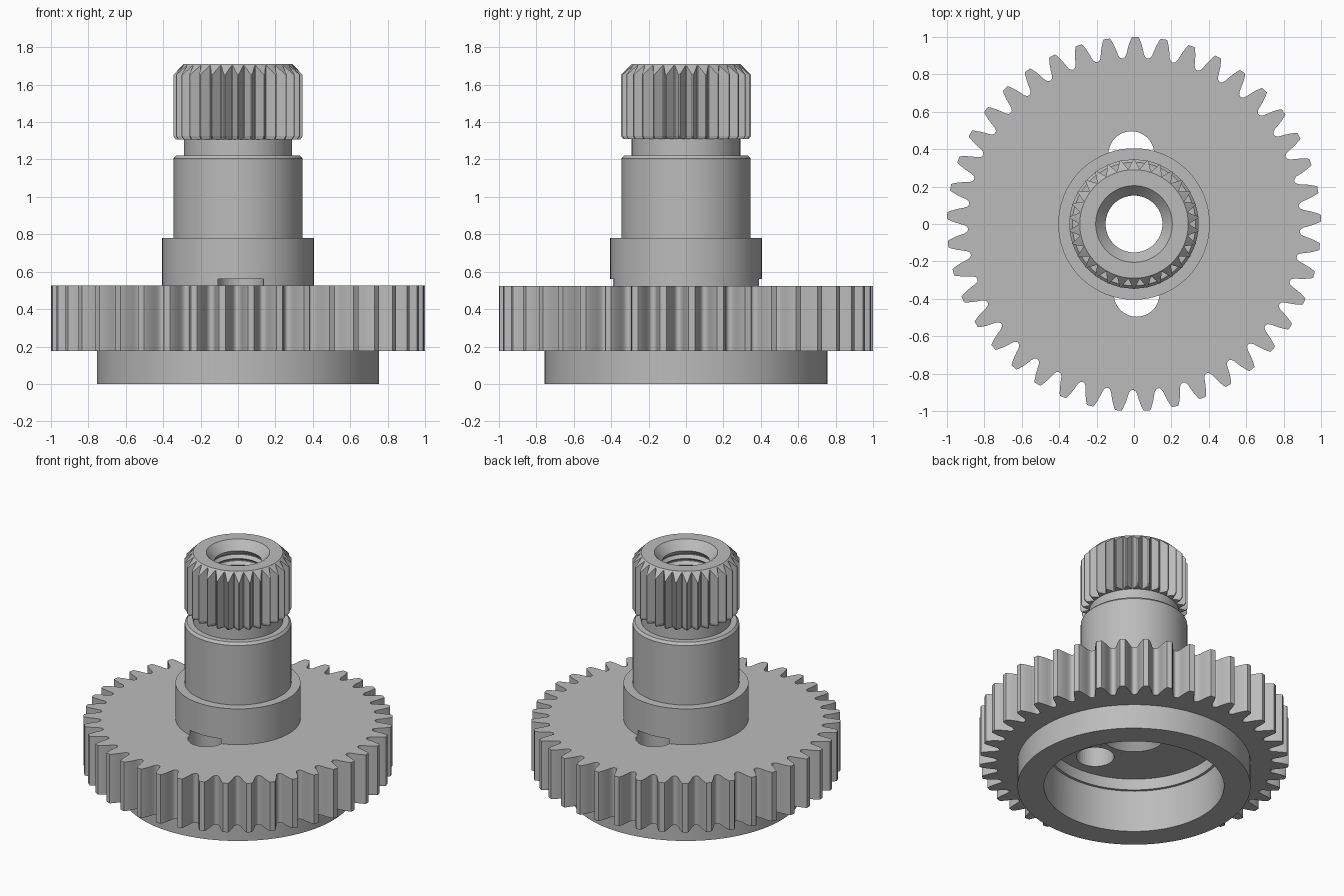
import bpy, bmesh, math

old = bpy.data.objects.get("Cube")
if old:
    bpy.data.objects.remove(old, do_unlink=True)

GREY = (0.5, 0.5, 0.5, 1)
metal = bpy.data.materials.new("grey metal")
metal.use_nodes = True
metal.diffuse_color = GREY
metal.node_tree.nodes["Principled BSDF"].inputs["Base Color"].default_value = GREY


def loft(name, loops):
    """Skin a ring of closed loops into a watertight solid of revolution type."""
    bm = bmesh.new()
    rings = [[bm.verts.new(p) for p in loop] for loop in loops]
    n = len(rings[0])
    for i, a in enumerate(rings):
        b = rings[(i + 1) % len(rings)]
        for j in range(n):
            k = (j + 1) % n
            bm.faces.new((a[j], a[k], b[k], b[j]))
    bmesh.ops.recalc_face_normals(bm, faces=bm.faces)
    mesh = bpy.data.meshes.new(name)
    bm.to_mesh(mesh)
    bm.free()
    obj = bpy.data.objects.new(name, mesh)
    bpy.context.collection.objects.link(obj)
    mesh.materials.append(metal)
    return obj


def polar(a, r, z):
    return (r * math.cos(a), r * math.sin(a), z)


def circle(angles, r, z):
    return [polar(a, r, z) for a in angles]


def toothed(count, half, phase):
    """Repeat half a tooth (fraction of half pitch, radius) around the axis."""
    shape = [(-f, r) for f, r in reversed(half)] + half
    step = 2 * math.pi / count
    return [(phase + step * (i + f / 2), r) for i in range(count) for f, r in shape]


def smooth(obj, degrees=30):
    bpy.ops.object.select_all(action="DESELECT")
    obj.select_set(True)
    bpy.context.view_layer.objects.active = obj
    bpy.ops.object.shade_smooth_by_angle(angle=math.radians(degrees))


ROUND = [2 * math.pi * i / 96 for i in range(96)]


def lathe(name, profile):
    return loft(name, [circle(ROUND, r, z) for r, z in profile])


# Gear wheel: toothed rim, with a stepped recess underneath
half_tooth = [(0.22, 1.0), (0.3, 0.99), (0.46, 0.96), (0.59, 0.93),
              (0.68, 0.907), (0.8, 0.893), (0.93, 0.888)]
teeth = toothed(41, half_tooth, math.radians(89.6))
angles = [a for a, r in teeth]
inner = [(0.25, 0.525), (0.25, 0.38), (0.565, 0.38), (0.565, 0.3),
         (0.583, 0.3), (0.583, 0.175)]
gear = loft("gear_wheel",
            [[polar(a, r, z) for a, r in teeth] for z in (0.175, 0.525)]
            + [circle(angles, r, z) for r, z in inner])

# Flange ring below the gear
flange = lathe("flange_ring", [(0.583, 0), (0.755, 0), (0.755, 0.175), (0.583, 0.175)])

# Shaft: collar, body, neck and a threaded bore
outside = [(0.21, 0.38), (0.25, 0.38), (0.25, 0.525), (0.405, 0.525),
           (0.405, 0.78), (0.345, 0.78), (0.345, 1.205), (0.33, 1.222),
           (0.29, 1.222), (0.29, 1.71), (0.205, 1.71), (0.152, 1.65)]
thread = []
PITCH = 0.045
for i in range(14):
    z = 1.64 - i * PITCH
    thread += [(0.172, z - PITCH * 0.4), (0.172, z - PITCH * 0.55), (0.152, z - PITCH)]
shaft = lathe("shaft", outside + thread + [(0.152, 0.44)])

# Splined head with a bevelled top
ROOT, CREST, TOP = 0.29, 0.347, 1.71
splines = toothed(30, [(0.1, CREST), (0.92, 0.297)], math.pi / 2)
angles = [a for a, r in splines]
head = loft("spline_head", [
    circle(angles, ROOT, 1.308),
    [polar(a, max(r - 0.012, 0.292), 1.308) for a, r in splines],
    [polar(a, r, 1.325) for a, r in splines],
    [polar(a, r, TOP - (r - ROOT)) for a, r in splines],
    circle(angles, ROOT, TOP)])

# Two opposite round holes through the web, biting into the collar
for s in (1, -1):
    bpy.ops.mesh.primitive_cylinder_add(vertices=48, radius=0.122, depth=0.36,
                                        location=(0.014 * s, -0.374 * s, 0.38))
    cutter = bpy.context.object
    cutter.name = "hole_cutter"
    cutter.hide_render = True
    for part in (gear, shaft):
        mod = part.modifiers.new("hole", "BOOLEAN")
        mod.operation = "DIFFERENCE"
        mod.solver = "EXACT"
        mod.object = cutter
        bpy.context.view_layer.objects.active = part
        bpy.ops.object.modifier_apply(modifier=mod.name)
    bpy.data.objects.remove(cutter, do_unlink=True)

for part in (gear, flange, shaft):
    smooth(part)
smooth(head, 10)
